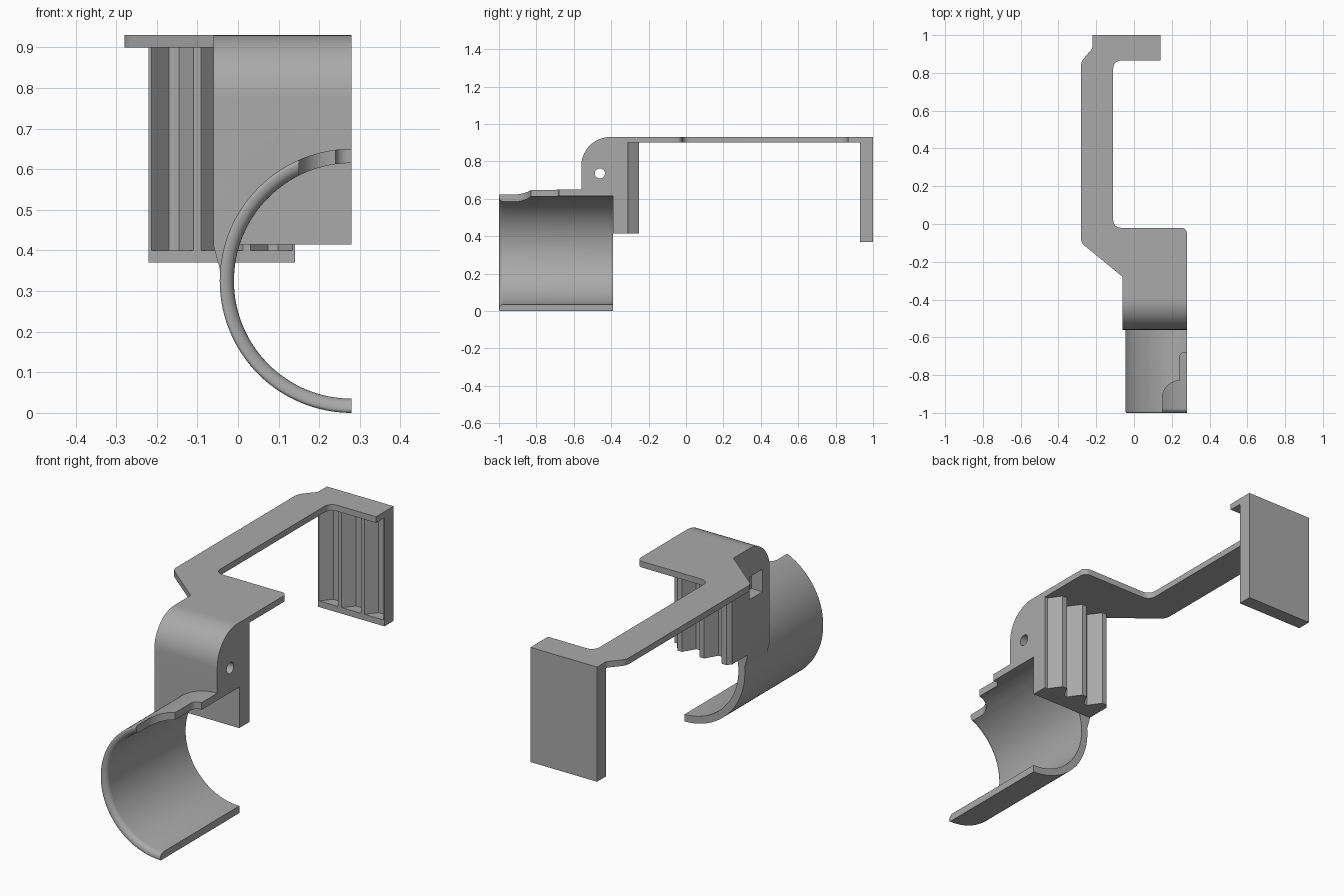
import bpy, bmesh
from math import sin, cos, pi, radians
from mathutils import Vector

if "Cube" in bpy.data.objects:
    bpy.data.objects.remove(bpy.data.objects["Cube"])

grey = bpy.data.materials.new("plain grey")
grey.use_nodes = True
grey.diffuse_color = (0.4, 0.4, 0.4, 1)
grey.node_tree.nodes["Principled BSDF"].inputs["Base Color"].default_value = (0.4, 0.4, 0.4, 1)


def rounded(points, steps=6):
    """Outline from (a, b) or (a, b, radius) corners."""
    out = []
    for i, p in enumerate(points):
        c = Vector(p[:2])
        if len(p) == 2:
            out.append(c)
            continue
        before = (Vector(points[i - 1][:2]) - c).normalized() * p[2]
        after = (Vector(points[(i + 1) % len(points)][:2]) - c).normalized() * p[2]
        for k in range(steps + 1):
            t = k / steps * pi / 2
            out.append(c + before * (1 - sin(t)) + after * (1 - cos(t)))
    return out


def prism(name, outline, low, high, axis="z", round_edge=None):
    """Extrude an outline along z (outline in x, y) or y (outline in x, z)."""
    bm = bmesh.new()

    def place(p, d):
        return (p[0], p[1], d) if axis == "z" else (p[0], d, p[1])

    face = bm.faces.new([bm.verts.new(place(p, low)) for p in outline])
    moved = bmesh.ops.extrude_face_region(bm, geom=[face])["geom"]
    step = Vector(place((0, 0), high - low))
    bmesh.ops.translate(bm, vec=step, verts=[g for g in moved if isinstance(g, bmesh.types.BMVert)])
    if round_edge:
        test, size = round_edge
        bmesh.ops.bevel(bm, geom=[e for e in bm.edges if all(test(v.co) for v in e.verts)],
                        offset=size, segments=14, profile=0.5, affect="EDGES")
    return finish(name, bm)


def finish(name, bm):
    bmesh.ops.recalc_face_normals(bm, faces=bm.faces)
    mesh = bpy.data.meshes.new(name)
    bm.to_mesh(mesh)
    bm.free()
    mesh.materials.append(grey)
    ob = bpy.data.objects.new(name, mesh)
    bpy.context.collection.objects.link(ob)
    return ob


def activate(ob):
    bpy.ops.object.select_all(action="DESELECT")
    ob.select_set(True)
    bpy.context.view_layer.objects.active = ob


def cut(ob, cutter):
    cutter.hide_render = True
    mod = ob.modifiers.new("cut", "BOOLEAN")
    mod.operation, mod.solver, mod.object = "DIFFERENCE", "EXACT", cutter
    activate(ob)
    bpy.ops.object.modifier_apply(modifier=mod.name)
    bpy.data.objects.remove(cutter)


def box(x0, x1, y0, y1):
    return [(x0, y0), (x1, y0), (x1, y1), (x0, y1)]


RING_X, RING_Z, INNER, OUTER = 0.28, 0.325, 0.29, 0.325
BACK = -0.39

# Flat cranked arm
arm = prism("arm", rounded([
    (-0.22, 1), (0.14, 1), (0.14, 0.865), (-0.11, 0.865, 0.04), (-0.11, -0.02, 0.04),
    (0.28, -0.02, 0.03), (0.28, BACK), (-0.06, BACK), (-0.06, -0.28),
    (-0.28, -0.1, 0.02), (-0.28, 0.86, 0.02), (-0.22, 0.93, 0.01)]), 0.9, 0.93)

# Body saddled on the ring, with a rounded upper front edge
mid = (INNER + OUTER) / 2
saddle = [(RING_X + mid * cos(radians(a)), RING_Z + mid * sin(radians(a))) for a in range(90, 190, 3)]
body = prism("body", [(-0.06, 0.41), (-0.06, 0.93), (RING_X, 0.93)] + saddle, -0.56, BACK, "y",
             (lambda co: co.y < -0.55 and co.z > 0.92, 0.155))

# Cross hole and nut pocket
bpy.ops.mesh.primitive_cylinder_add(vertices=32, radius=0.027, depth=1,
                                    location=(0.1, -0.46, 0.735), rotation=(0, pi / 2, 0))
cut(body, bpy.context.object)
cut(body, prism("nut_cutter", box(-0.1, 0, -0.505, -0.405), 0.68, 0.79))

# Half ring with a softened inner front rim
bm = bmesh.new()
profile = rounded([(INNER, BACK), (OUTER, BACK), (OUTER, -1, 0.008), (INNER, -1, 0.025)])
ring_face = bm.faces.new([bm.verts.new((RING_X, p.y, RING_Z + p.x)) for p in profile])
bmesh.ops.spin(bm, geom=[ring_face], cent=(RING_X, 0, RING_Z), axis=(0, 1, 0),
               angle=-pi, steps=64, use_duplicate=False)
# Close the free end
bmesh.ops.holes_fill(bm, edges=[e for e in bm.edges if e.is_boundary])
ring = finish("half_ring", bm)

# Stepped scallop in the ring's upper edge
cut(ring, prism("scallop_cutter", rounded([
    (0.5, -1.1), (0.15, -1.1), (0.15, -0.83, 0.09), (0.24, -0.83), (0.24, -0.68, 0.03),
    (0.5, -0.68)]), 0.45, 0.8))

# Interlocking ribs behind the body
ribs = [(0.28, BACK), (0.28, -0.31)]
for i in range(3):
    x = 0.265 - 0.12 * i
    ribs += [(x, -0.31), (x - 0.043, -0.25), (x - 0.068, -0.25)]
    if i < 2:
        ribs.append((x - 0.103, -0.31))
ribs += [(-0.06, -0.27), (-0.06, BACK)]
prism("ribbed_block", ribs, 0.415, 0.905)

# Matching grooved end plate with a bottom lip
grooves = [(0.14, 1), (-0.22, 1), (-0.22, 0.93)]
for i in range(3):
    x = -0.213 + 0.122 * i
    grooves += [(x, 0.93), (x + 0.043, 0.98), (x + 0.068, 0.98), (x + 0.103, 0.93)]
grooves.append((0.14, 0.93))
prism("grooved_plate", grooves, 0.4, 0.905)
prism("plate_lip", box(-0.22, 0.14, 0.93, 1), 0.37, 0.4)

for ob in (arm, body, ring):
    activate(ob)
    bpy.ops.object.shade_smooth_by_angle(angle=radians(30))
